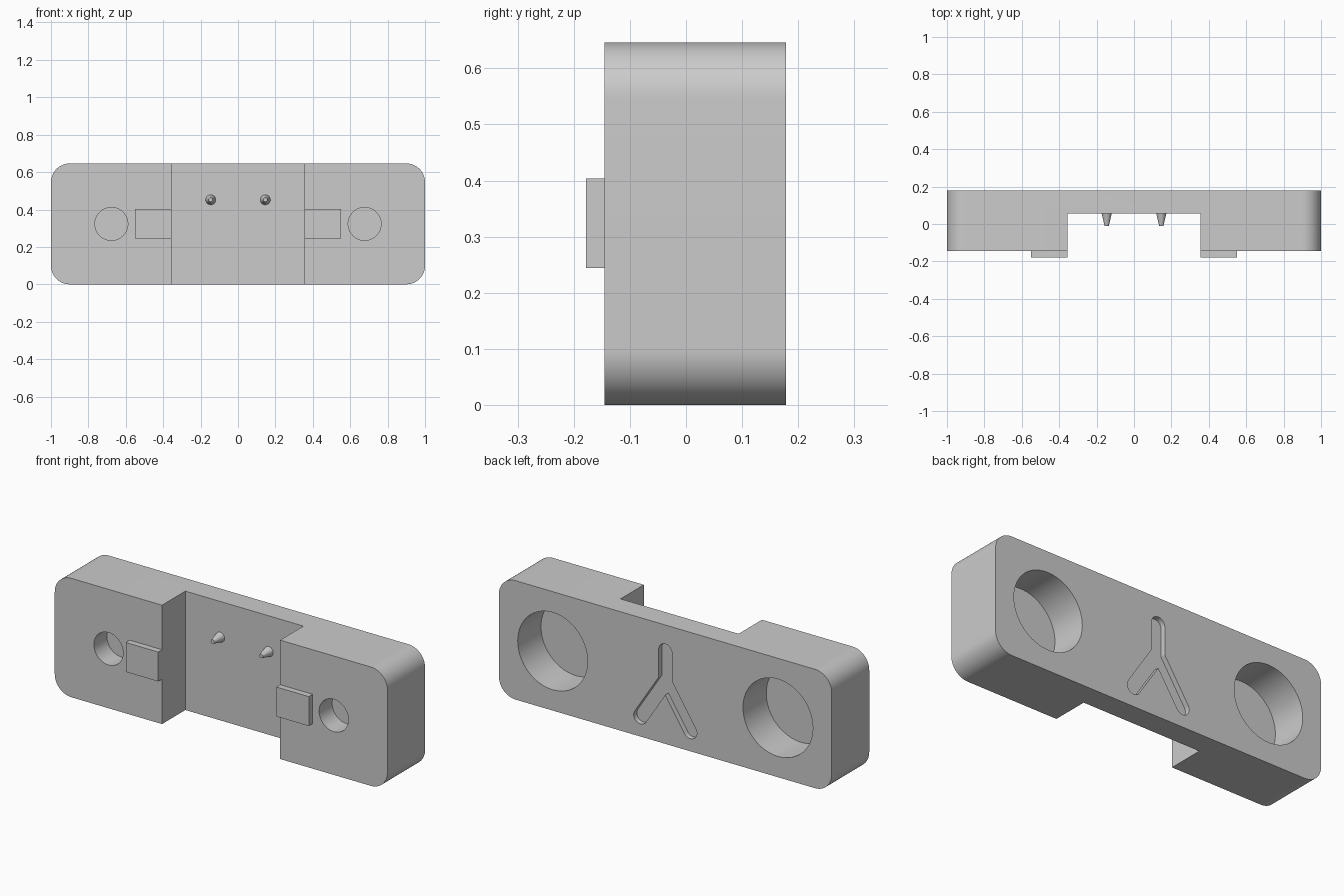
import bpy, bmesh, math
from mathutils import Vector

cube = bpy.data.objects.get("Cube")
if cube:
    bpy.data.objects.remove(cube, do_unlink=True)

FRONT, BACK, HEIGHT = -0.145, 0.178, 0.646
RECESS_HALF, RECESS_FLOOR = 0.355, 0.055
MID = HEIGHT / 2

grey = bpy.data.materials.new("plain grey")
grey.use_nodes = True
tone = (0.6, 0.6, 0.6, 1)
grey.diffuse_color = tone
grey.node_tree.nodes["Principled BSDF"].inputs["Base Color"].default_value = tone


def arc(cx, cz, r, start, end, steps):
    """Points on an arc in the XZ plane, angles in degrees."""
    angles = [math.radians(start + (end - start) * i / steps) for i in range(steps + 1)]
    return [(cx + r * math.cos(a), cz + r * math.sin(a)) for a in angles]


def prism(name, outline, y0, y1):
    """Extrude an XZ outline along Y."""
    bm = bmesh.new()
    face = bm.faces.new([bm.verts.new((x, y0, z)) for x, z in outline])
    grown = bmesh.ops.extrude_face_region(bm, geom=[face])["geom"]
    moved = [v for v in grown if isinstance(v, bmesh.types.BMVert)]
    bmesh.ops.translate(bm, vec=(0, y1 - y0, 0), verts=moved)
    bmesh.ops.recalc_face_normals(bm, faces=bm.faces)
    return finish(name, bm)


def finish(name, bm):
    mesh = bpy.data.meshes.new(name)
    bm.to_mesh(mesh)
    bm.free()
    mesh.materials.append(grey)
    obj = bpy.data.objects.new(name, mesh)
    bpy.context.collection.objects.link(obj)
    return obj


def select(obj):
    bpy.ops.object.select_all(action="DESELECT")
    obj.select_set(True)
    bpy.context.view_layer.objects.active = obj


def rectangle(x0, x1, z0, z1):
    return [(x0, z0), (x1, z0), (x1, z1), (x0, z1)]


def circle(x, r):
    return arc(x, MID, r, 0, 360, 64)[:-1]


# Rounded block
R = 0.1
corners = [(1 - R, HEIGHT - R, 0), (R - 1, HEIGHT - R, 90), (R - 1, R, 180), (1 - R, R, 270)]
outline = [p for x, z, a in corners for p in arc(x, z, R, a, a + 90, 16)]
body = prism("body", outline, FRONT, BACK)

# Centre channel, front holes and wide rear pockets with a thin web between
cutters = [prism("channel_cutter", rectangle(-RECESS_HALF, RECESS_HALF, -0.1, HEIGHT + 0.1),
                 FRONT - 0.1, RECESS_FLOOR)]
for side in (-1, 1):
    cutters.append(prism("front_hole_cutter", circle(side * 0.677, 0.088), FRONT - 0.1, FRONT + 0.112))
    cutters.append(prism("rear_pocket_cutter", circle(side * 0.677, 0.21), BACK - 0.2, BACK + 0.1))

# Shallow three-armed groove on the back
hub, groove_r = Vector((0, 0.34)), 0.04
tips = [Vector((0, 0.503)), Vector((-0.15, 0.108)), Vector((0.15, 0.108))]
groove = []
for i, tip in enumerate(tips):
    a = (tip - hub).normalized()
    b = (tips[(i + 1) % 3] - hub).normalized()
    heading = math.degrees(math.atan2(a.y, a.x))
    groove += arc(tip.x, tip.y, groove_r, heading - 90, heading + 90, 16)
    groove.append(tuple(hub + (a + b) * groove_r / (a.x * b.y - a.y * b.x)))
cutters.append(prism("groove_cutter", groove, BACK - 0.028, BACK + 0.1))

select(body)
for cutter in cutters:
    cutter.hide_render = True
    mod = body.modifiers.new("cut", "BOOLEAN")
    mod.operation, mod.solver, mod.object = "DIFFERENCE", "EXACT", cutter
    bpy.ops.object.modifier_apply(modifier=mod.name)
    bpy.data.objects.remove(cutter, do_unlink=True)
bpy.ops.object.shade_smooth_by_angle(angle=math.radians(30))

# Raised tabs beside the channel and tapered pins inside it
for side, label in ((1, "left"), (-1, "right")):
    x0, x1 = sorted((side * RECESS_HALF, side * 0.55))
    prism(label + "_tab", rectangle(x0, x1, 0.244, 0.404), FRONT - 0.033, FRONT)

    bm = bmesh.new()
    bmesh.ops.create_cone(bm, cap_ends=True, segments=32, radius1=0.027, radius2=0.011, depth=0.065)
    pin = finish(label + "_pin", bm)
    pin.rotation_euler.x = math.pi / 2
    pin.location = (side * 0.146, RECESS_FLOOR - 0.0325, 0.452)
    select(pin)
    bpy.ops.object.shade_smooth_by_angle(angle=math.radians(30))
